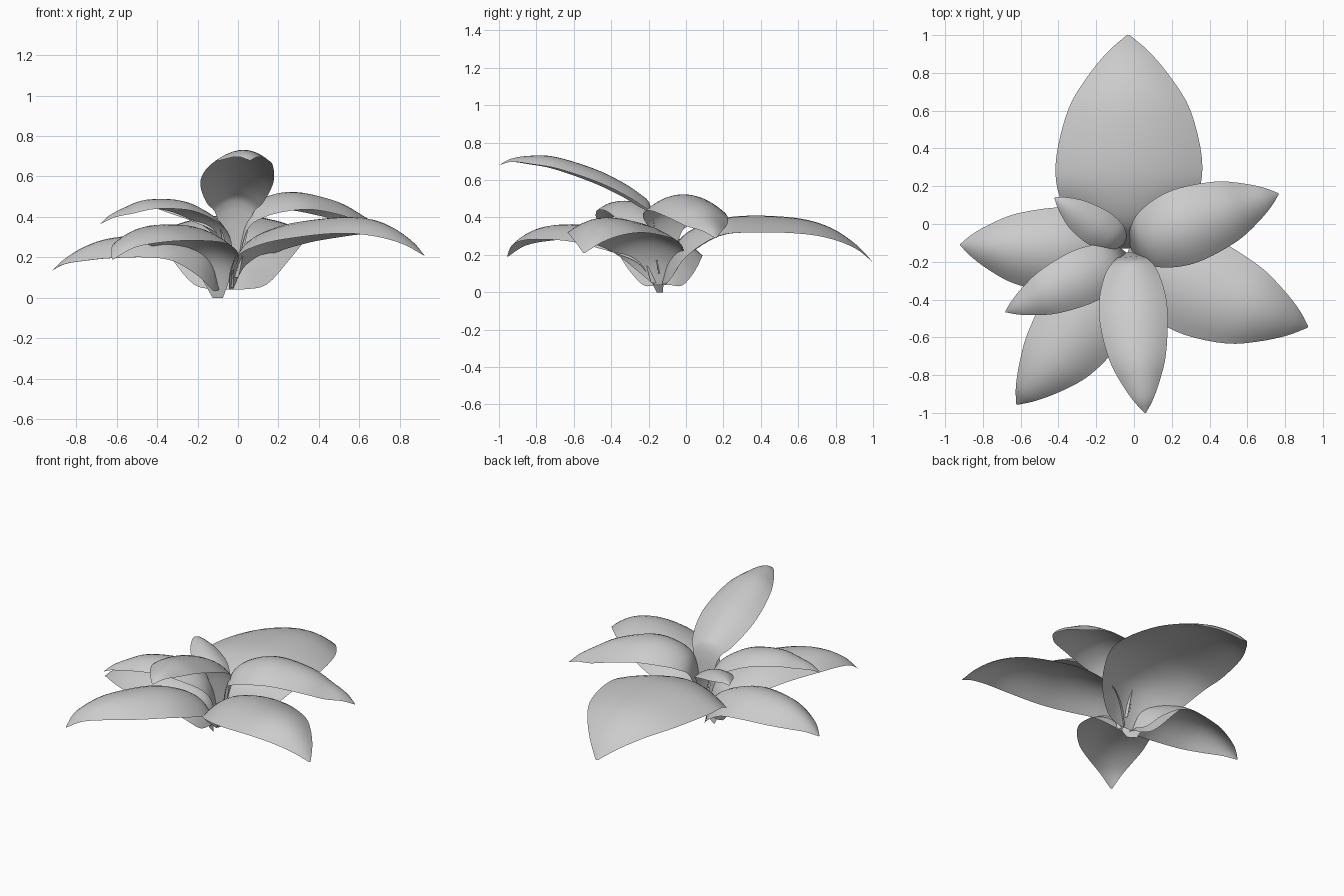
import bpy, bmesh, math
from mathutils import Vector

if "Cube" in bpy.data.objects:
    bpy.data.objects.remove(bpy.data.objects["Cube"])

# Shared leaf profiles: distance along leaf, half width and edge droop (as fractions)
ALONG = [0, .04, .12, .27, .43, .65, .8, .92, 1]
WIDTH = [.13, .46, .76, .97, 1, .84, .58, .29, .02]
DROOP = [0, .4, .75, 1, 1, .9, .65, .25, 0]
SUB, HALF = 4, 5


def smooth(vals):
    """Catmull-Rom resampling of a list of values"""
    out = []
    n = len(vals)
    for i in range(n - 1):
        a = vals[i - 1] if i else 2 * vals[0] - vals[1]
        b, c = vals[i], vals[i + 1]
        d = vals[i + 2] if i + 2 < n else 2 * c - b
        for k in range(SUB):
            t = k / SUB
            out.append(.5 * (2 * b + (c - a) * t + (2 * a - 5 * b + 4 * c - d) * t ** 2
                             + (3 * b - a - 3 * c + d) * t ** 3))
    return out + [vals[-1]]


def leaf(name, base, tip, width, droop, bow, heights, base_droop=0.0):
    """Arched leaf blade running from base to tip (plan view) with a height profile"""
    base, tip = Vector(base), Vector(tip)
    d = (tip - base).normalized()
    side = Vector((-d.y, d.x))
    fall = [f * droop for f in DROOP]
    fall[1] += base_droop
    fall[2] += base_droop * .6
    bm = bmesh.new()
    rows = []
    for t, w, f, z in zip(smooth(ALONG), smooth(WIDTH), smooth(fall), smooth(heights)):
        mid = base.lerp(tip, t) + side * bow * math.sin(math.pi * t)
        row = []
        for k in range(-HALF, HALF + 1):
            s = k / HALF
            p = mid + side * s * max(w, .01) * width
            row.append(bm.verts.new((p.x, p.y, z - f * s * s)))
        rows.append(row)
    for r0, r1 in zip(rows, rows[1:]):
        for k in range(2 * HALF):
            bm.faces.new((r0[k], r1[k], r1[k + 1], r0[k + 1]))
    bmesh.ops.recalc_face_normals(bm, faces=bm.faces)
    if sum(f.normal.z for f in bm.faces) < 0:
        bmesh.ops.reverse_faces(bm, faces=bm.faces)
    for f in bm.faces:
        f.smooth = True
    me = bpy.data.meshes.new(name)
    bm.to_mesh(me)
    bm.free()
    bpy.context.collection.objects.link(bpy.data.objects.new(name, me))


# Lower ring of broad leaves
leaf("lower_leaf_back", (-.04, -.13), (-.03, 1), .385, .09, -.01,
     [.04, .2, .32, .39, .41, .395, .345, .255, .16], .1)
leaf("lower_leaf_right", (-.03, -.14), (.92, -.545), .265, .09, -.03,
     [.04, .18, .29, .355, .385, .4, .365, .29, .21], .02)
leaf("lower_leaf_front_left", (-.1, -.14), (-.62, -.955), .235, .085, .05,
     [.0, .17, .26, .33, .36, .36, .33, .27, .19])
leaf("lower_leaf_left", (-.09, -.12), (-.92, -.11), .22, .11, .02,
     [.04, .17, .24, .29, .31, .295, .255, .195, .135], .09)

# Upper ring of narrower leaves
leaf("upper_leaf_left", (-.03, -.17), (-.68, -.465), .145, .05, 0,
     [.05, .27, .38, .45, .485, .485, .45, .41, .365])
leaf("upper_leaf_front", (-.02, -.15), (.06, -1), .18, .07, -.015,
     [.1, .44, .53, .61, .67, .725, .73, .715, .68], .02)
leaf("upper_leaf_right", (-.02, -.12), (.765, .16), .2, .085, .005,
     [.1, .36, .46, .515, .52, .475, .41, .35, .29])
leaf("small_centre_leaf", (-.05, -.1), (-.42, .14), .1, .04, .01,
     [.15, .31, .37, .41, .435, .455, .46, .455, .44])
